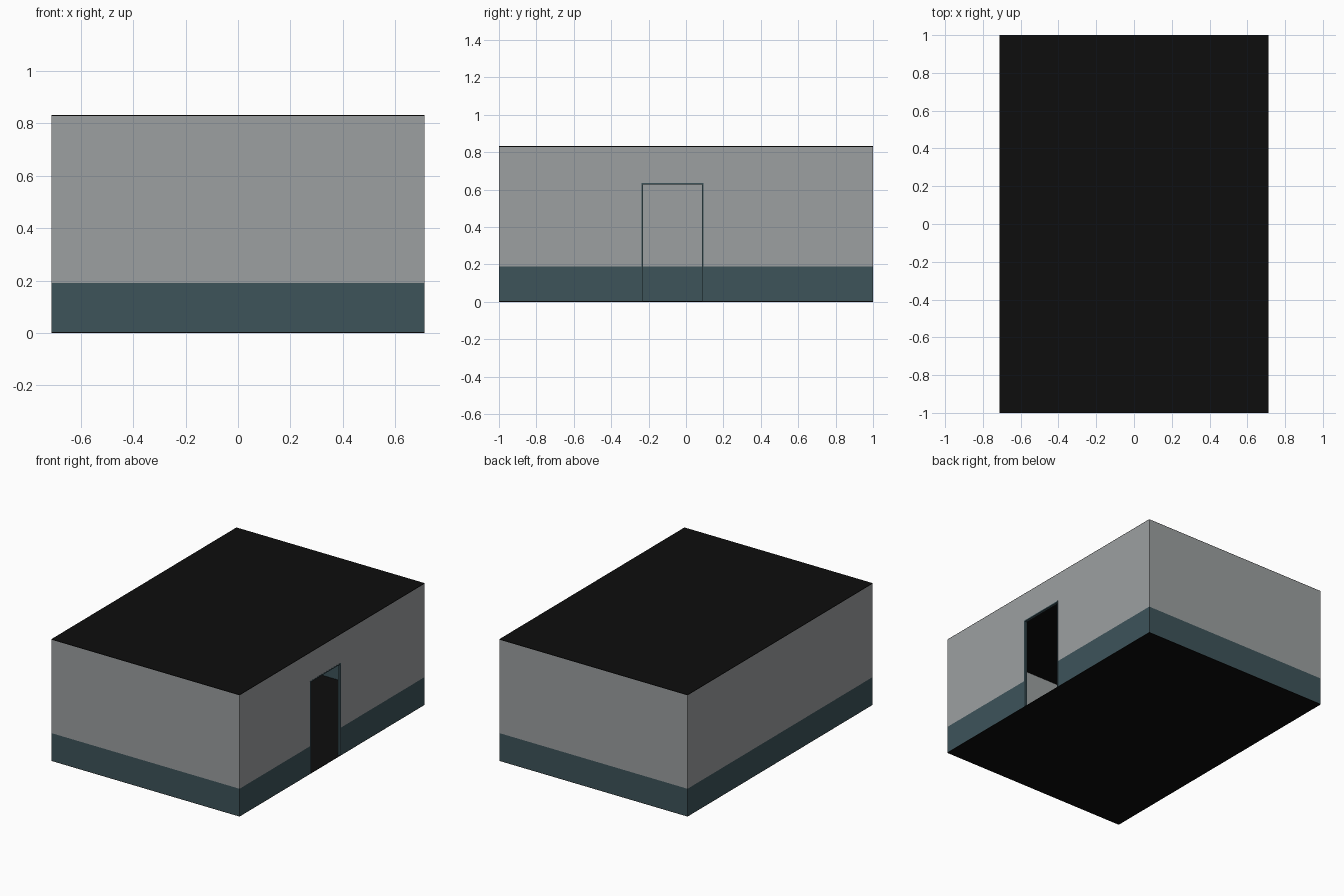
import bpy, bmesh

if "Cube" in bpy.data.objects:
    bpy.data.objects.remove(bpy.data.objects["Cube"])

W, D, H = 0.712, 1.0, 0.832        # half width, half depth, height
BAND, DOOR_TOP = 0.19, 0.63        # top of painted band, top of doorway
DOOR = (-0.235, 0.09)              # doorway extent along y
SKIN = 0.003                       # floor and roof sheet thickness
WALL = 0.014


def material(name, rgb):
    m = bpy.data.materials.new(name)
    m.diffuse_color = (*rgb, 1)
    m.use_nodes = True
    m.node_tree.nodes["Principled BSDF"].inputs["Base Color"].default_value = m.diffuse_color
    return m


grey = material("wall grey", (0.335, 0.35, 0.355))
teal = material("dark teal", (0.047, 0.087, 0.102))
black = material("near black", (0.004, 0.004, 0.004))


def finish(name, bm, mats):
    me = bpy.data.meshes.new(name)
    bm.to_mesh(me)
    bm.free()
    for m in mats:
        me.materials.append(m)
    ob = bpy.data.objects.new(name, me)
    bpy.context.collection.objects.link(ob)
    return ob


def box(name, lo, hi, mat):
    bm = bmesh.new()
    bmesh.ops.create_cube(bm, size=1)
    for v in bm.verts:
        v.co = [(a + b) / 2 + c * (b - a) for a, b, c in zip(lo, hi, v.co)]
    return finish(name, bm, [mat])


# Walls: a sheet around the plan, left open at the doorway, then thickened inward
plan = [(-W, -D), (W, -D), (W, DOOR[0]), (W, DOOR[1]), (W, D), (-W, D)]
levels = [SKIN, BAND, DOOR_TOP, H - SKIN]
bm = bmesh.new()
rows = [[bm.verts.new((x, y, z)) for x, y in plan] for z in levels]
for k in range(len(levels) - 1):
    for i in range(len(plan)):
        if i == 2 and levels[k + 1] <= DOOR_TOP:
            continue
        j = (i + 1) % len(plan)
        f = bm.faces.new((rows[k][i], rows[k][j], rows[k + 1][j], rows[k + 1][i]))
        f.material_index = 1 if k == 0 else 0
walls = finish("walls", bm, [grey, teal])
solid = walls.modifiers.new("thickness", 'SOLIDIFY')
solid.thickness = WALL
solid.offset = -1
solid.use_even_offset = True

# Floor and roof sheets
box("floor", (-W, -D, 0), (W, D, SKIN), black)
box("roof", (-W, -D, H - SKIN), (W, D, H), black)

# Slim door frame lining the opening
T = 0.004
x0, x1 = W - WALL - 0.002, W + 0.001
for name, y in (("front_door_post", DOOR[0]), ("back_door_post", DOOR[1])):
    box(name, (x0, y - T, SKIN), (x1, y + T, DOOR_TOP - T), teal)
box("door_head", (x0, DOOR[0] - T, DOOR_TOP - T), (x1, DOOR[1] + T, DOOR_TOP + T), teal)
